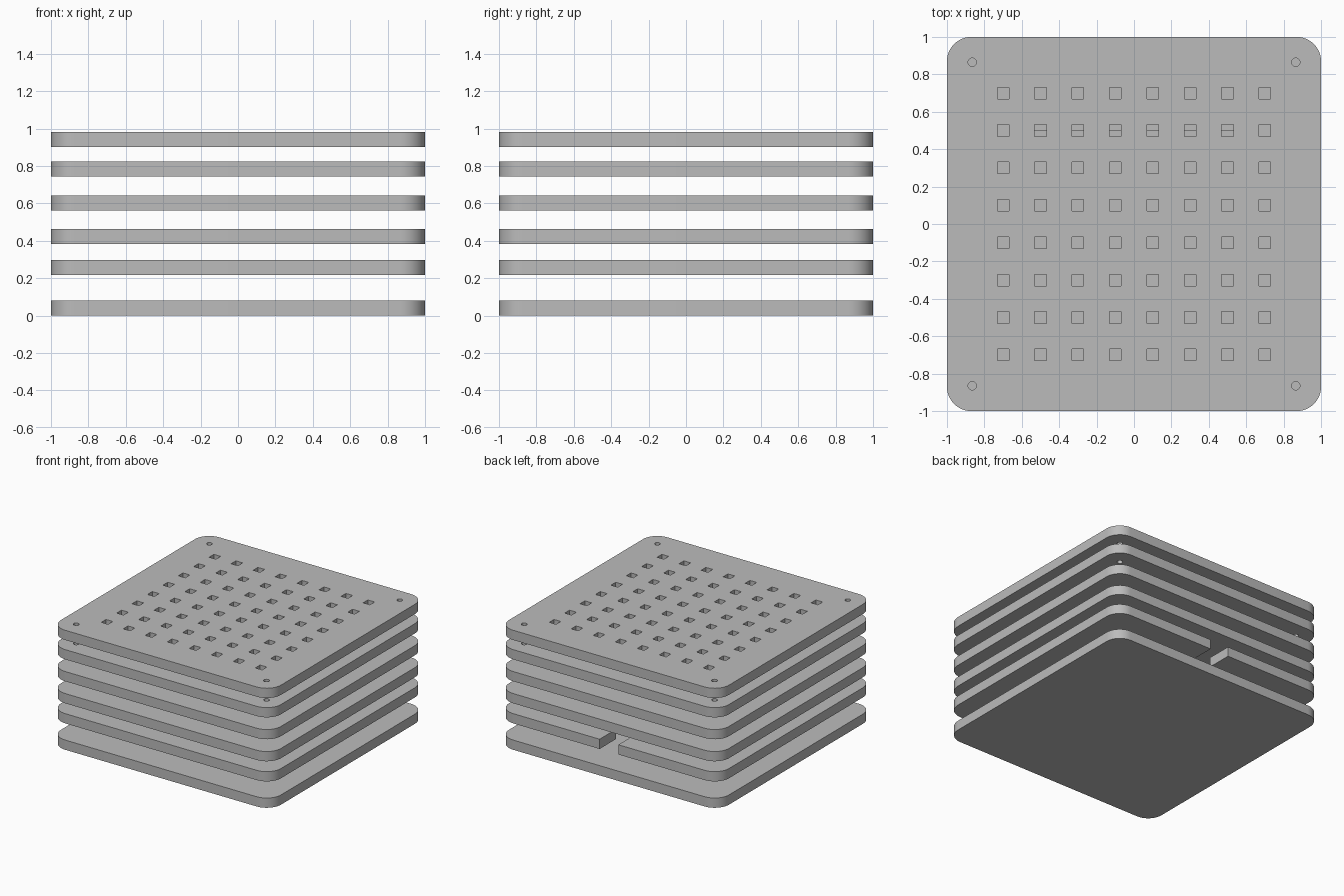
import bpy, bmesh
from math import sin, cos, pi, radians

cube = bpy.data.objects.get("Cube")
if cube:
    bpy.data.objects.remove(cube, do_unlink=True)

THICK = 0.08
WINDOW = 0.79      # half size of the frame openings
SLOT = 0.085       # half width of the cable slot

grey = bpy.data.materials.new("plain grey")
grey.use_nodes = True
grey.diffuse_color = (0.5, 0.5, 0.5, 1)
grey.node_tree.nodes["Principled BSDF"].inputs["Base Color"].default_value = (0.5, 0.5, 0.5, 1)


def rect(x0, x1, y0, y1):
    return [(x0, y0), (x1, y0), (x1, y1), (x0, y1)]


def square(x, y, half):
    return rect(x - half, x + half, y - half, y + half)


def circle(x, y, r, n=24):
    return [(x + r * cos(2 * pi * i / n), y + r * sin(2 * pi * i / n)) for i in range(n)]


def rounded_outline(r=0.13, steps=12):
    """Rounded square, counter-clockwise, starting at the back right-hand corner (+x, +y)
    of the turn so that the open end of the loop can sit in the middle of the back."""
    pts = []
    corners = [(-1, 1), (-1, -1), (1, -1), (1, 1)]
    for k, (sx, sy) in enumerate(corners):
        for i in range(steps + 1):
            a = pi / 2 * (k + 1 + i / steps)
            pts.append((sx * (1 - r) + r * cos(a), sy * (1 - r) + r * sin(a)))
    return pts


def plate(name, z, loops):
    """Fill nested loops, with inner ones as holes, and extrude them to a plate."""
    curve = bpy.data.curves.new(name, "CURVE")
    curve.dimensions = "2D"
    curve.fill_mode = "BOTH"
    curve.extrude = THICK / 2
    for loop in loops:
        spline = curve.splines.new("POLY")
        spline.points.add(len(loop) - 1)
        for p, (x, y) in zip(spline.points, loop):
            p.co = (x, y, 0, 1)
        spline.use_cyclic_u = True
    temp = bpy.data.objects.new(name + " outline", curve)
    mesh = bpy.data.meshes.new_from_object(temp)
    bpy.data.objects.remove(temp)
    bpy.data.curves.remove(curve)

    bm = bmesh.new()
    bm.from_mesh(mesh)
    bmesh.ops.remove_doubles(bm, verts=bm.verts, dist=1e-5)
    bmesh.ops.recalc_face_normals(bm, faces=bm.faces)
    for f in bm.faces:
        f.smooth = True
    bm.to_mesh(mesh)
    bm.free()
    mesh.set_sharp_from_angle(angle=radians(30))
    mesh.name = name
    mesh.materials.clear()
    mesh.materials.append(grey)
    obj = bpy.data.objects.new(name, mesh)
    obj.location.z = z + THICK / 2
    bpy.context.collection.objects.link(obj)


outline = rounded_outline()
window = square(0, 0, WINDOW)

# Frame with a cable slot: the outer edge runs into the window at the back
w = WINDOW
slotted = [(-SLOT, 1)] + outline + [(SLOT, 1), (SLOT, w), (w, w), (w, -w), (-w, -w), (-w, w), (-SLOT, w)]

# Grid of light openings and the corner screw holes
steps = [-0.7 + 0.2 * i for i in range(8)]
grid = [square(x, y, 0.031) for x in steps for y in steps]
screws = [circle(sx * 0.865, sy * 0.865, 0.022) for sx in (-1, 1) for sy in (-1, 1)]

plate("base_plate", 0, [outline])
plate("slotted_frame", 0.217, [slotted])
plate("mounting_plate", 0.382, [outline, rect(-0.6, 0.6, -0.6, 0.5)])
plate("spacer_frame", 0.563, [outline, window])
plate("lower_grid_plate", 0.743, [outline] + grid + screws)
plate("top_grid_plate", 0.902, [outline] + grid + screws)
